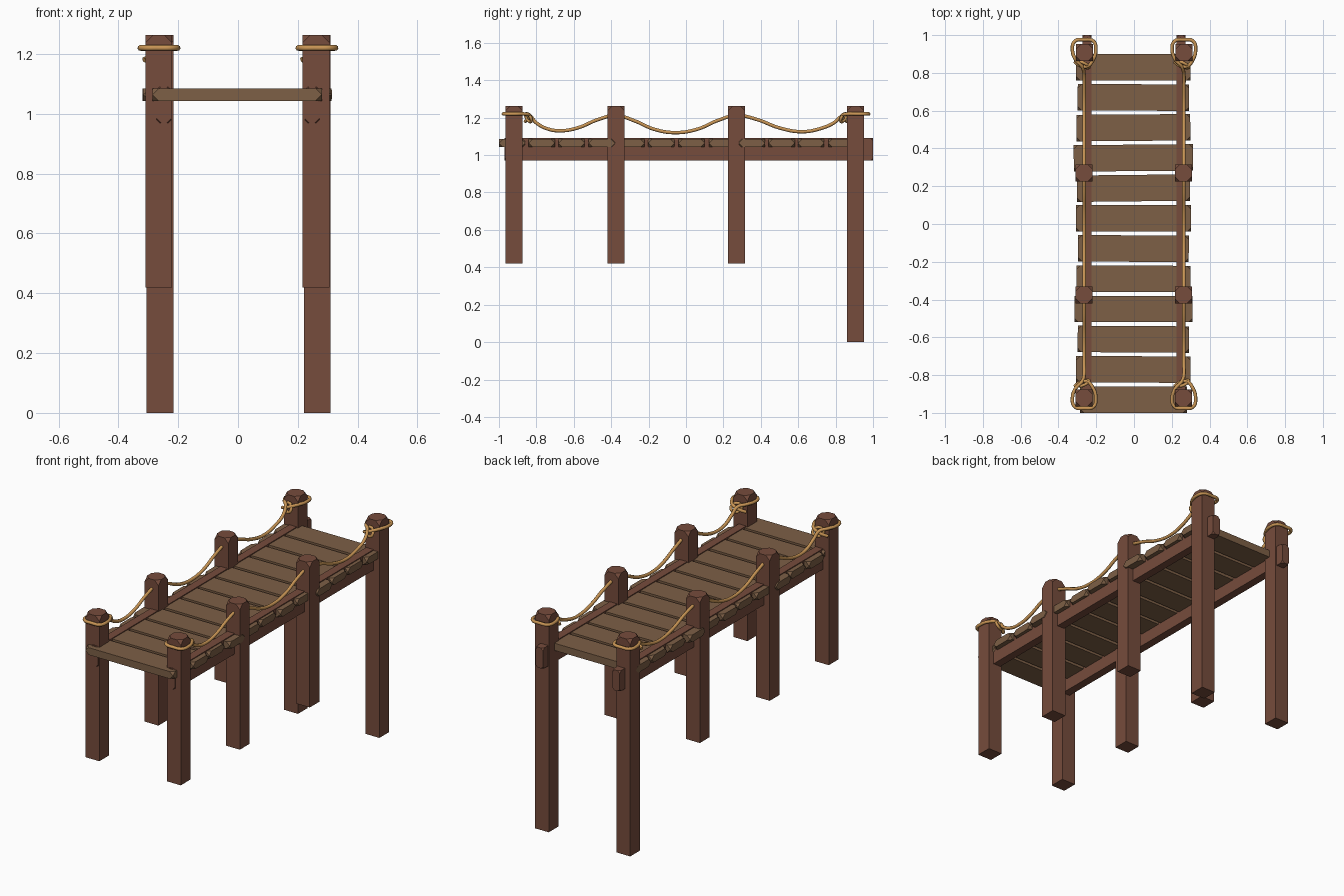
import bpy, bmesh, math, random
from mathutils import Matrix

if "Cube" in bpy.data.objects:
    bpy.data.objects.remove(bpy.data.objects["Cube"])

random.seed(4)


def material(name, color):
    m = bpy.data.materials.new(name)
    m.diffuse_color = (*color, 1)
    m.use_nodes = True
    m.node_tree.nodes["Principled BSDF"].inputs["Base Color"].default_value = m.diffuse_color
    return m


POST = material("red_brown_wood", (0.18, 0.072, 0.045))
PLANK = material("plank_wood", (0.205, 0.115, 0.061))
ROPE = material("rope_fibre", (0.58, 0.30, 0.09))


def timber(name, lo, hi, mat, cut, pick=lambda v: True, rot=0.0):
    """Box between two corners, with the picked corners clipped off."""
    c = [(a + b) / 2 for a, b in zip(lo, hi)]
    s = [b - a for a, b in zip(lo, hi)]
    bm = bmesh.new()
    bmesh.ops.create_cube(bm, size=1)
    bmesh.ops.scale(bm, vec=s, verts=bm.verts)
    corners = [v for v in bm.verts if pick(v.co)]
    bmesh.ops.bevel(bm, geom=corners, offset=cut, segments=1, affect='VERTICES')
    bmesh.ops.rotate(bm, matrix=Matrix.Rotation(rot, 3, 'Z'), verts=bm.verts)
    me = bpy.data.meshes.new(name)
    bm.to_mesh(me)
    bm.free()
    me.materials.append(mat)
    ob = bpy.data.objects.new(name, me)
    ob.location = c
    bpy.context.collection.objects.link(ob)
    return ob


def rope(name, pts, radius, cyclic=False):
    """Round smooth rope through the given points."""
    cu = bpy.data.curves.new(name, 'CURVE')
    cu.dimensions = '3D'
    cu.bevel_depth = radius
    cu.bevel_resolution = 2
    cu.resolution_u = 6
    cu.use_fill_caps = True
    sp = cu.splines.new('BEZIER')
    sp.bezier_points.add(len(pts) - 1)
    for bp, p in zip(sp.bezier_points, pts):
        bp.co = p
        bp.handle_left_type = bp.handle_right_type = 'AUTO'
    sp.use_cyclic_u = cyclic
    cu.materials.append(ROPE)
    ob = bpy.data.objects.new(name, cu)
    bpy.context.collection.objects.link(ob)
    bpy.ops.object.select_all(action='DESELECT')
    bpy.context.view_layer.objects.active = ob
    ob.select_set(True)
    bpy.ops.object.convert(target='MESH')
    bpy.ops.object.shade_smooth_by_angle(angle=math.radians(50))


# Posts: the back pair reaches the ground, the others stop higher up
H = 0.045
for side, sx in (("left", -1), ("right", 1)):
    for i, (y, z0) in enumerate([(-0.92, 0.42), (-0.375, 0.42), (0.27, 0.42), (0.907, 0.0)]):
        x = sx * 0.263 + (0.002 if i == 3 else -0.002)
        timber(f"{side}_post_{i + 1}", (x - H, y - H, z0), (x + H, y + H, 1.263),
               POST, 0.026, lambda v: v.z > 0)
    # Long side rail, its top just above the planks
    x = sx * 0.248
    timber(f"{side}_rail", (x - 0.024, -0.97, 0.97), (x + 0.024, 1.0, 1.09), POST, 0.014)

# Deck planks, uneven in width and slightly skewed
ends = [0.28, 0.30, 0.292, 0.31, 0.298, 0.29, 0.302, 0.296, 0.313, 0.298, 0.292, 0.30]
for i, e in enumerate(ends):
    y = -0.93 + i * 0.16
    a = 0.0 if i == 0 else random.uniform(-0.008, 0.012)
    timber(f"plank_{i + 1}", (-e - 0.006, y - 0.07, 1.043), (e, y + 0.07, 1.085),
           PLANK, 0.021, rot=a)

# Rope rails: lashed round the end posts, sagging between them
loop = [(-0.05, -0.86, 1.18), (-0.02, -0.838, 1.195), (0.018, -0.835, 1.213),
        (0.048, -0.87, 1.22), (0.062, -0.92, 1.22), (0.05, -0.967, 1.22),
        (0, -0.976, 1.22), (-0.05, -0.967, 1.22), (-0.062, -0.92, 1.22),
        (-0.045, -0.87, 1.22), (-0.012, -0.835, 1.21)]
sag = [(0, -0.80, 1.172), (0, -0.74, 1.14), (0, -0.67, 1.13), (0, -0.58, 1.145),
       (0, -0.47, 1.19), (0, -0.375, 1.212), (0, -0.28, 1.185), (0, -0.17, 1.138),
       (0, -0.06, 1.12), (0, 0.06, 1.138), (0, 0.17, 1.185), (0, 0.27, 1.212),
       (0, 0.38, 1.19), (0, 0.5, 1.145), (0, 0.62, 1.125), (0, 0.72, 1.142), (0, 0.79, 1.172)]
back = [(x, -y, z) for x, y, z in reversed(loop)]
for side, px in (("left", -0.264), ("right", 0.264)):
    path = [(px + x, y, z) for x, y, z in loop + sag + back]
    rope(f"{side}_rope", path, 0.0095)
    # Small knot turns where the loop meets the hanging rope
    for end, s in (("front", -1), ("back", 1)):
        ring = []
        for k in range(8):
            t = k * math.tau / 8
            ring.append((px + 0.026 * math.cos(t),
                         s * (0.842 - 0.012 * math.cos(t) + 0.01 * math.sin(t)),
                         1.2 + 0.022 * math.sin(t)))
        rope(f"{side}_{end}_knot", ring, 0.0085, True)
